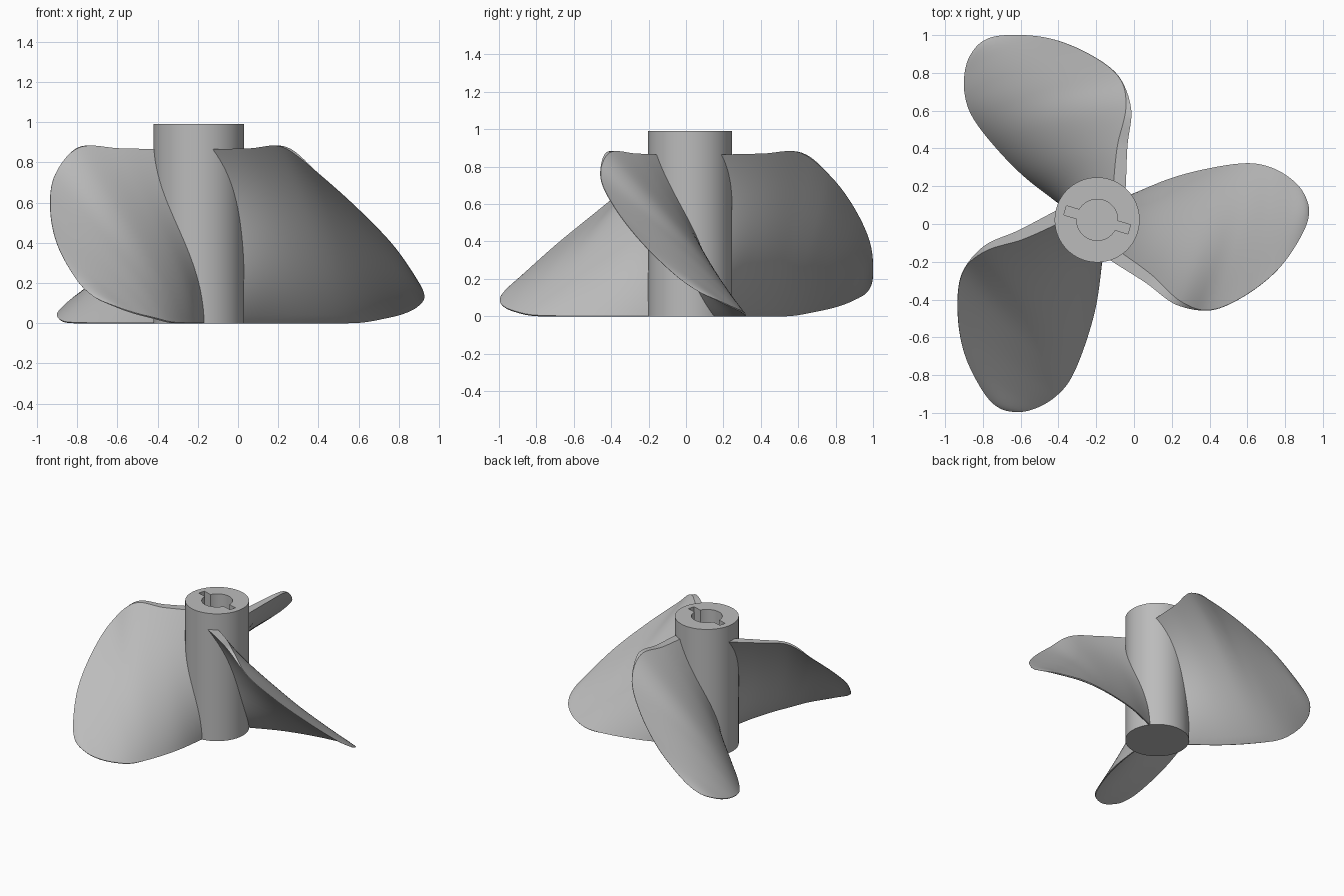
import bpy
import bmesh
import math
from mathutils import Vector, Matrix

cube = bpy.data.objects.get("Cube")
if cube:
    bpy.data.objects.remove(cube, do_unlink=True)

CENTRE = Vector((-0.195, 0.022, 0))
HUB_R, HUB_H = 0.225, 0.99

metal = bpy.data.materials.new("grey metal")
metal.use_nodes = True
metal.diffuse_color = (0.5, 0.5, 0.5, 1)
metal.node_tree.nodes["Principled BSDF"].inputs["Base Color"].default_value = (0.5, 0.5, 0.5, 1)


def finish(obj, angle):
    obj.data.materials.clear()
    obj.data.materials.append(metal)
    bpy.ops.object.select_all(action='DESELECT')
    obj.select_set(True)
    bpy.context.view_layer.objects.active = obj
    bpy.ops.object.shade_smooth_by_angle(angle=math.radians(angle))


def cylinder(name, radius, z0, z1, sides):
    bpy.ops.mesh.primitive_cylinder_add(vertices=sides, radius=radius, depth=z1 - z0,
                                        location=CENTRE + Vector((0, 0, (z0 + z1) / 2)))
    obj = bpy.context.object
    obj.name = name
    return obj


def cut(target, cutter):
    mod = target.modifiers.new("cut", 'BOOLEAN')
    mod.operation = 'DIFFERENCE'
    mod.solver = 'EXACT'
    mod.object = cutter
    bpy.context.view_layer.objects.active = target
    bpy.ops.object.modifier_apply(modifier=mod.name)
    bpy.data.objects.remove(cutter, do_unlink=True)


# Hub with a blind bore and two key slots
hub = cylinder("hub", HUB_R, 0, HUB_H, 96)
cut(hub, cylinder("bore_cutter", 0.109, 0.1, 1.2, 48))
bpy.ops.mesh.primitive_cube_add(size=1, location=CENTRE + Vector((0, 0, 0.65)),
                                rotation=(0, 0, math.radians(-16.5)))
slot = bpy.context.object
slot.scale = (0.354, 0.05, 1.1)
bpy.context.view_layer.update()
cut(hub, slot)
finish(hub, 30)

# Blade guide lines from root to tip: low edge, middle, high edge
TIP = (1.122, 0.04, 0.135)
LOW = [(.165, .125, 0), (.40, .22, 0), (.62, .275, 0), (.80, .297, .005),
       (.92, .275, .025), (1.02, .22, .05), (1.09, .145, .085), TIP]
MID = [(.20, -.015, .425), (.38, -.04, .445), (.56, -.075, .445), (.73, -.085, .38),
       (.88, -.065, .30), (1.0, -.025, .225), (1.09, .03, .158), TIP]
HIGH = [(.085, -.185, .865), (.27, -.31, .87), (.43, -.44, .875), (.60, -.478, .74),
        (.785, -.40, .575), (.96, -.26, .395), (1.08, -.085, .225), TIP]


def along(points, s, beyond):
    """Smooth curve through the points, s from 0 to 1, heading for a point beyond."""
    last = len(points) - 1
    i = min(int(s * last), last - 1)
    f = s * last - i
    p1, p2 = Vector(points[i]), Vector(points[i + 1])
    p0 = Vector(points[i - 1]) if i > 0 else 2 * p1 - p2
    p3 = Vector(points[i + 2]) if i + 2 <= last else Vector(beyond)
    return 0.5 * (2 * p1 + (p2 - p0) * f + (2 * p0 - 5 * p1 + 4 * p2 - p3) * f ** 2
                  + (3 * p1 - p0 - 3 * p2 + p3) * f ** 3)


def surface(s, t):
    low = along(LOW, s, HIGH[-2])
    mid = along(MID, s, TIP)
    high = along(HIGH, s, LOW[-2])
    return low * (1 - t) * (1 - 2 * t) + mid * 4 * t * (1 - t) + high * t * (2 * t - 1)


def skin_point(s, t, side):
    """Point on the upper (1) or lower (-1) skin of the blade."""
    e, sc = 0.004, min(s, 0.95)
    ds = surface(sc + e, t) - surface(max(sc - e, 0), t)
    dt = surface(sc, min(t + e, 1)) - surface(sc, max(t - e, 0))
    n = ds.cross(dt).normalized()
    if n.z < 0:
        n.negate()
    n.z *= 1 - t ** 4              # keeps the high edge cut level
    belly = 0.048 * (1 - s) ** 1.2 * 6.75 * t * (1 - t) ** 2
    edge = 0.034 * t ** 3 * max(0, 1 - (s * 2.6) ** 2)
    p = surface(s, t) + n * side * (belly + edge + 0.004 * (1 - s ** 6))
    p.z = min(max(p.z, 0), 0.888)
    return p


def make_blade(name, turn):
    bm = bmesh.new()
    ns, nt = 70, 36
    skins = []
    for side in (1, -1):
        # Rows crowd together towards the tip to keep it round
        skins.append([[bm.verts.new(skin_point(1 - (1 - i / ns) ** 1.5, j / nt, side))
                       for j in range(nt + 1)] for i in range(ns + 1)])
    for g in skins:
        for i in range(ns):
            for j in range(nt):
                bm.faces.new((g[i][j], g[i + 1][j], g[i + 1][j + 1], g[i][j + 1]))
    # Rim joining the two skins
    a, b = skins
    for i in range(ns):
        for j in (0, nt):
            bm.faces.new((a[i][j], a[i + 1][j], b[i + 1][j], b[i][j]))
    for j in range(nt):
        bm.faces.new((a[0][j], a[0][j + 1], b[0][j + 1], b[0][j]))
    bmesh.ops.remove_doubles(bm, verts=bm.verts[:], dist=0.0005)
    bmesh.ops.recalc_face_normals(bm, faces=bm.faces[:])
    bm.transform(Matrix.Translation(CENTRE) @ Matrix.Rotation(turn, 4, 'Z'))
    mesh = bpy.data.meshes.new(name)
    bm.to_mesh(mesh)
    bm.free()
    obj = bpy.data.objects.new(name, mesh)
    bpy.context.collection.objects.link(obj)
    finish(obj, 40)


for k, name in enumerate(("blade_left", "blade_back", "blade_front")):
    make_blade(name, math.radians(120 * k))
